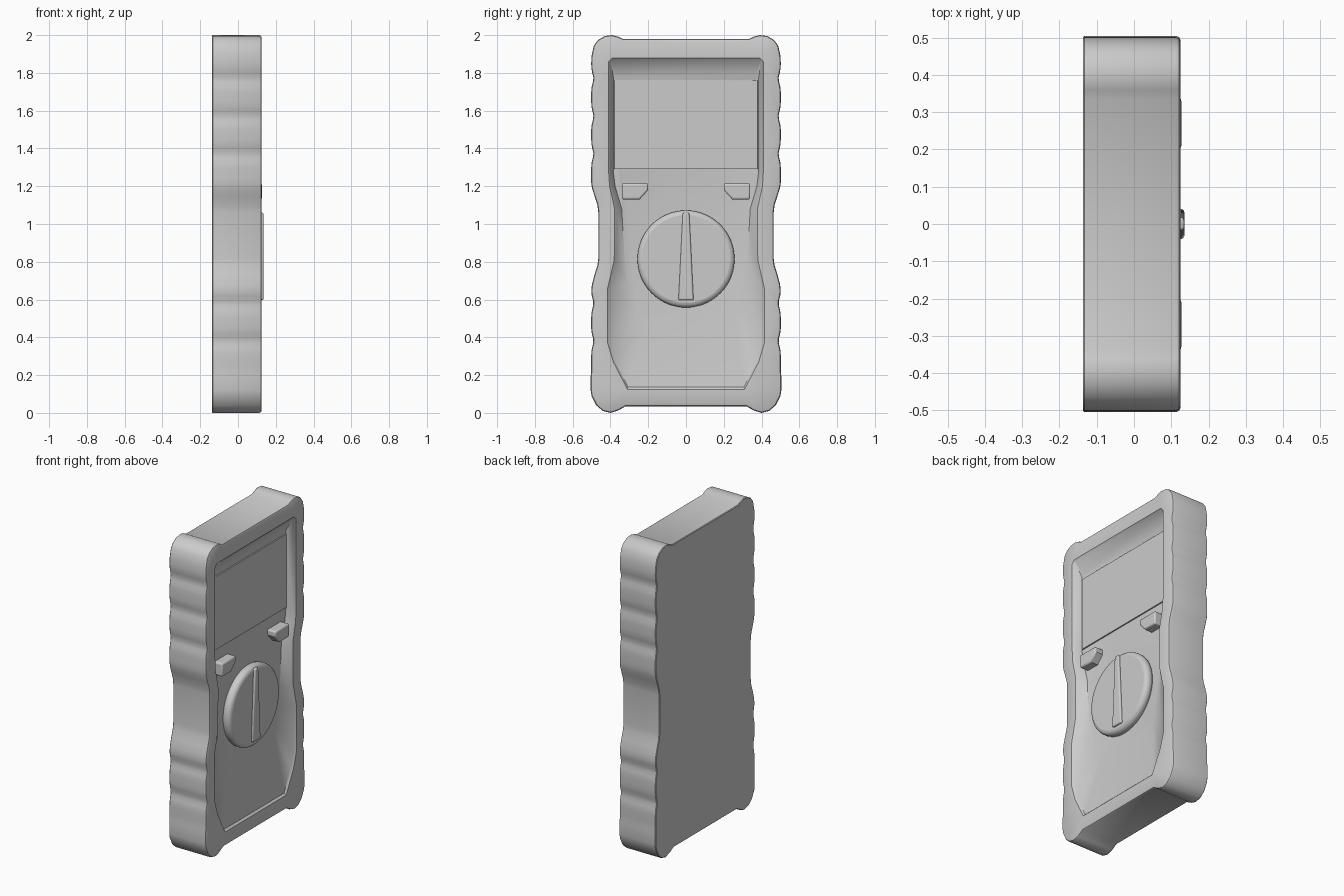
import bpy, bmesh, math
from mathutils import Vector

if "Cube" in bpy.data.objects:
    bpy.data.objects.remove(bpy.data.objects["Cube"])

grey = bpy.data.materials.new("grey_plastic")
grey.use_nodes = True
colour = (0.6, 0.6, 0.6, 1)
grey.diffuse_color = colour
grey.node_tree.nodes["Principled BSDF"].inputs["Base Color"].default_value = colour


def finish(name, bm, bevel=0, segments=3):
    bmesh.ops.recalc_face_normals(bm, faces=bm.faces)
    mesh = bpy.data.meshes.new(name)
    bm.to_mesh(mesh)
    bm.free()
    obj = bpy.data.objects.new(name, mesh)
    bpy.context.collection.objects.link(obj)
    mesh.materials.append(grey)
    if bevel:
        mod = obj.modifiers.new("soft_edges", "BEVEL")
        mod.width, mod.segments, mod.limit_method = bevel, segments, "ANGLE"
        mod.angle_limit = math.radians(50)
    bpy.ops.object.select_all(action="DESELECT")
    obj.select_set(True)
    bpy.context.view_layer.objects.active = obj
    bpy.ops.object.shade_smooth_by_angle(angle=math.radians(35))
    return obj


def mirrored(half):
    return half + [(-y, z) for y, z in reversed(half)]


def ring(bm, pts, x):
    return [bm.verts.new((x, y, z)) for y, z in pts]


def bridge(bm, a, b):
    for i in range(len(a)):
        j = (i + 1) % len(a)
        bm.faces.new((a[i], a[j], b[j], b[i]))


def inset(pts, d):
    # move each outline point inward along its averaged normal
    out = []
    for i, p in enumerate(pts):
        a, c = Vector(pts[i - 1]), Vector(pts[(i + 1) % len(pts)])
        t = (c - a).normalized()
        out.append((p[0] - t.y * d, p[1] + t.x * d))
    return out


def prism(name, pts, x0, x1, bevel):
    bm = bmesh.new()
    a, b = ring(bm, pts, x0), ring(bm, pts, x1)
    bridge(bm, a, b)
    bm.faces.new(a)
    bm.faces.new(b)
    return finish(name, bm, bevel)


# Side outline: feet, finger grooves, narrow waist
def grooves(low, high, centres):
    pts = []
    for k in range(int((high - low) / 0.025) + 1):
        z = low + k * 0.025
        dip = max(math.exp(-((z - c) / 0.035) ** 2) for c in centres)
        pts.append((0.502 - 0.012 * dip, z))
    return pts


half = [(0.32, 0.035), (0.36, 0.012), (0.40, 0.0), (0.44, 0.01), (0.475, 0.04),
        (0.50, 0.09), (0.505, 0.12), (0.505, 0.19)]
half += grooves(0.22, 0.65, (0.38, 0.58))
half += [(0.498, 0.68), (0.485, 0.73), (0.469, 0.78), (0.464, 0.82), (0.464, 1.06),
         (0.469, 1.10), (0.485, 1.15), (0.498, 1.19), (0.502, 1.22)]
half += grooves(1.25, 1.85, (1.37, 1.57, 1.77))
half += [(0.50, 1.89), (0.488, 1.945), (0.465, 1.975), (0.43, 1.995), (0.39, 2.0),
         (0.36, 1.992), (0.335, 1.98)]
outline = mirrored(half)

# Front opening and the smaller floor behind it, matching point for point
opening = mirrored([(0.31, 0.125), (0.385, 0.27), (0.415, 0.37), (0.415, 0.66), (0.38, 0.81),
                    (0.378, 1.08), (0.405, 1.20), (0.41, 1.28), (0.41, 1.86), (0.39, 1.88)])
floor = mirrored([(0.20, 0.50), (0.26, 0.53), (0.29, 0.57), (0.31, 0.68), (0.325, 0.81),
                  (0.34, 1.08), (0.375, 1.20), (0.385, 1.28), (0.385, 1.78), (0.37, 1.79)])

# Case: closed back, rounded rim, sloping recess
bm = bmesh.new()
back = ring(bm, inset(outline, 0.004), -0.137)
bm.faces.new(back)
last = back
for d, x in ((0, -0.133), (0, 0.113), (0.004, 0.121), (0.012, 0.125)):
    nxt = ring(bm, inset(outline, d), x)
    bridge(bm, last, nxt)
    last = nxt
lip = ring(bm, opening, 0.125)
edges = []
for loop in (last, lip):
    for i, v in enumerate(loop):
        w = loop[(i + 1) % len(loop)]
        edges.append(bm.edges.get((v, w)) or bm.edges.new((v, w)))
bmesh.ops.triangle_fill(bm, use_beauty=True, edges=edges, normal=(1, 0, 0))
shoulder = ring(bm, inset(opening, 0.012), 0.113)
base = ring(bm, floor, 0.07)
bridge(bm, lip, shoulder)
bridge(bm, shoulder, base)
bm.faces.new(base)
finish("case", bm)

# Screen
prism("screen", mirrored([(0.38, 1.29), (0.38, 1.76)]), 0.06, 0.078, 0.002)

# Buttons either side, with the inner lower corner cut
button = [(0.34, 1.13), (0.34, 1.215), (0.20, 1.215), (0.20, 1.18), (0.245, 1.13)]
for side, name in ((1, "left_button"), (-1, "right_button")):
    prism(name, [(side * y, z) for y, z in button], 0.06, 0.127, 0.01)

# Dial and its tapered pointer
dial = [(0.257 * math.sin(k * math.tau / 64), 0.815 + 0.257 * math.cos(k * math.tau / 64))
        for k in range(64)]
prism("dial", dial, 0.06, 0.122, 0.025)
prism("dial_pointer", mirrored([(0.04, 0.597), (0.017, 1.06)]), 0.10, 0.135, 0.008)
